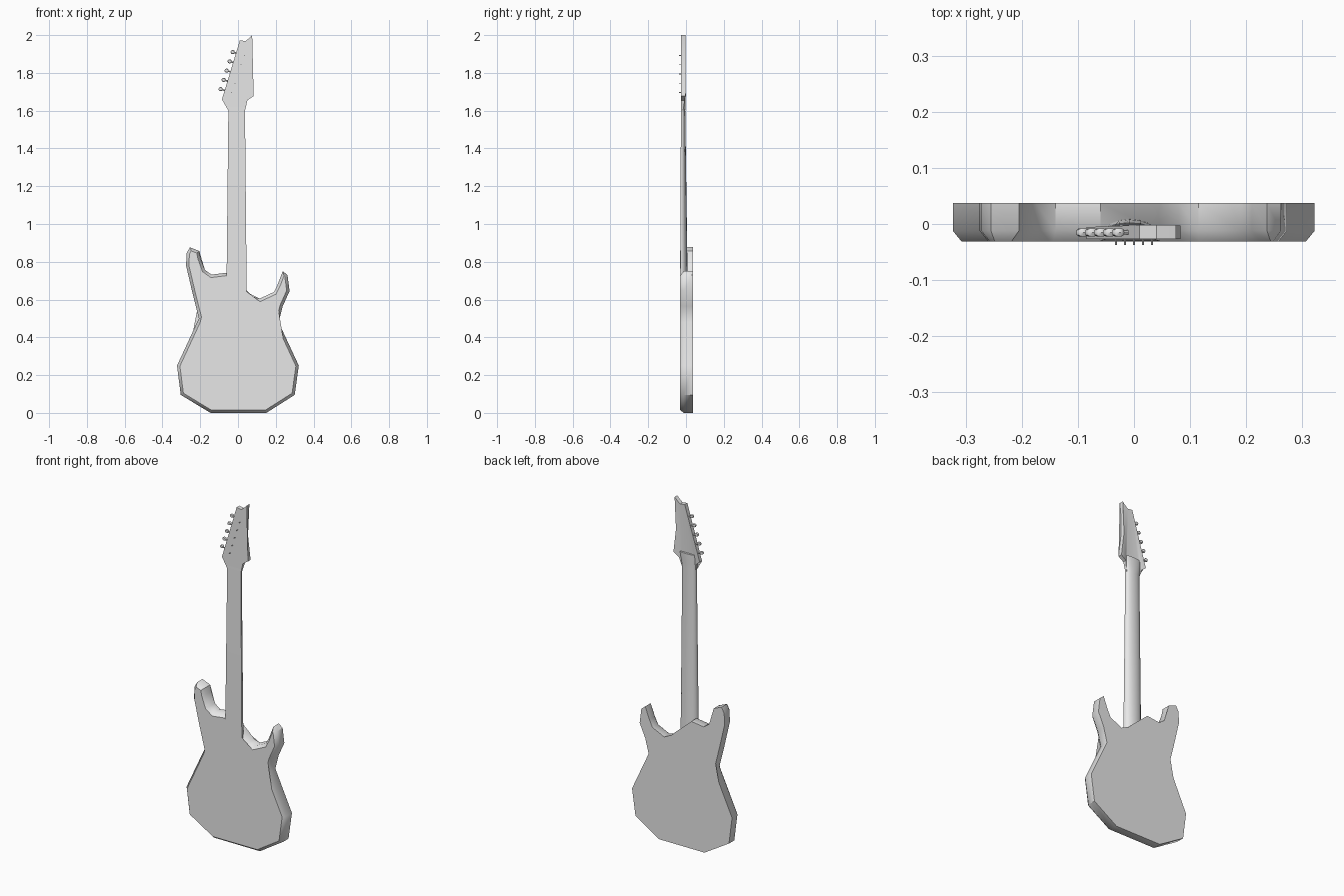
import bpy, bmesh, math
from mathutils import Vector

cube = bpy.data.objects.get("Cube")
if cube:
    bpy.data.objects.remove(cube, do_unlink=True)

grey = bpy.data.materials.new("plain_grey")
grey.use_nodes = True
grey.diffuse_color = (0.8, 0.8, 0.8, 1)
grey.node_tree.nodes["Principled BSDF"].inputs["Base Color"].default_value = (0.8, 0.8, 0.8, 1)


def finish(name, bm, angle=35):
    """Turn a bmesh into a shaded object."""
    bmesh.ops.recalc_face_normals(bm, faces=bm.faces)
    mesh = bpy.data.meshes.new(name)
    bm.to_mesh(mesh)
    bm.free()
    mesh.materials.append(grey)
    obj = bpy.data.objects.new(name, mesh)
    bpy.context.collection.objects.link(obj)
    bpy.ops.object.select_all(action='DESELECT')
    obj.select_set(True)
    bpy.context.view_layer.objects.active = obj
    bpy.ops.object.shade_smooth_by_angle(angle=math.radians(angle))
    return obj


def loft(name, rings, angle=35):
    """Skin a list of closed rings and cap both ends."""
    bm = bmesh.new()
    rows = [[bm.verts.new(p) for p in ring] for ring in rings]
    n = len(rows[0])
    for a, b in zip(rows, rows[1:]):
        for i in range(n):
            j = (i + 1) % n
            bm.faces.new((a[i], a[j], b[j], b[i]))
    caps = [bm.faces.new(rows[0]), bm.faces.new(rows[-1])]
    bmesh.ops.triangulate(bm, faces=caps)
    return finish(name, bm, angle)


def inset(outline, d):
    """Move a clockwise outline inward by d."""
    pts = [Vector(p) for p in outline]
    out = []
    for i, p in enumerate(pts):
        a = (p - pts[i - 1]).normalized()
        b = (pts[(i + 1) % len(pts)] - p).normalized()
        na, nb = Vector((a.y, -a.x)), Vector((b.y, -b.x))
        m = (na + nb).normalized()
        out.append(p + m * d / max(m.dot(na), 0.6))
    return out


def plate(outline, y):
    return [(p[0], y, p[1]) for p in outline]


# Body: horned outline with a chamfered front rim
body = [(-0.255, 0.877), (-0.205, 0.857), (-0.198, 0.82), (-0.175, 0.757),
        (-0.14, 0.732), (-0.06, 0.742), (0.045, 0.65), (0.08, 0.615),
        (0.115, 0.605), (0.19, 0.64), (0.21, 0.68), (0.237, 0.75),
        (0.262, 0.73), (0.273, 0.645), (0.237, 0.565), (0.215, 0.48),
        (0.322, 0.25), (0.3, 0.095), (0.15, 0), (-0.145, 0),
        (-0.303, 0.095), (-0.323, 0.25), (-0.207, 0.5), (-0.24, 0.63),
        (-0.275, 0.78), (-0.272, 0.845)]
loft("body", [plate(body, 0.037), plate(body, -0.012),
              plate(inset(body, 0.015), -0.031)], 40)


# Neck: flat fingerboard side and rounded back
def neck_ring(z, left, right, front, back):
    mid, half = (left + right) / 2, (right - left) / 2
    edge = front + 0.008
    ring = [(left, front, z), (right, front, z)]
    for k in range(9):
        t = math.pi * k / 8
        ring.append((mid + half * math.cos(t), edge + (back - edge) * math.sin(t), z))
    return ring


loft("neck", [neck_ring(0.58, -0.062, 0.047, -0.0305, 0.01),
              neck_ring(0.75, -0.06, 0.045, -0.0305, 0.008),
              neck_ring(1.60, -0.051, 0.037, -0.027, -0.004),
              neck_ring(1.64, -0.054, 0.041, -0.026, -0.002),
              neck_ring(1.69, -0.06, 0.055, -0.025, -0.001)], 50)

# Headstock: pointed flat blade
head = [(-0.051, 1.60), (-0.06, 1.64), (-0.085, 1.66), (0.01, 1.973),
        (0.04, 1.968), (0.06, 1.985), (0.075, 2.0), (0.068, 1.945),
        (0.066, 1.815), (0.083, 1.677), (0.05, 1.655), (0.037, 1.60)]
# The back thins toward the neck
head_back = [(x, -0.002 - 0.014 * max(0, (1.68 - z) / 0.08), z) for x, z in head]
loft("headstock", [plate(head, -0.0265), head_back], 40)

# Tuners: shaft, knob and string post
outward = Vector((-0.957, 0, 0.29))
for i in range(5):
    knob = Vector((-0.028 - 0.016 * i, -0.015, 1.91 - 0.049 * i))
    bm = bmesh.new()
    turn = outward.to_track_quat('Z', 'Y').to_matrix().to_4x4()
    shaft = turn.copy()
    shaft.translation = knob - outward * 0.015
    bmesh.ops.create_cone(bm, cap_ends=True, segments=8, radius1=0.004,
                          radius2=0.004, depth=0.03, matrix=shaft)
    turn.translation = knob
    bmesh.ops.create_uvsphere(bm, u_segments=8, v_segments=6, radius=0.011, matrix=turn)
    for v in bm.verts:
        v.co.y = max(-0.022, min(-0.008, v.co.y))
    finish(f"tuner_{i + 1}", bm, 40)

    post = bmesh.new()
    base = knob + Vector((0.06, 0, -0.018))
    ring = [(base.x + 0.002 * math.cos(k * math.pi / 3),
             base.z + 0.002 * math.sin(k * math.pi / 3)) for k in range(6)]
    post.free()
    loft(f"string_post_{i + 1}", [plate(ring, -0.037), plate(ring, -0.02)])
